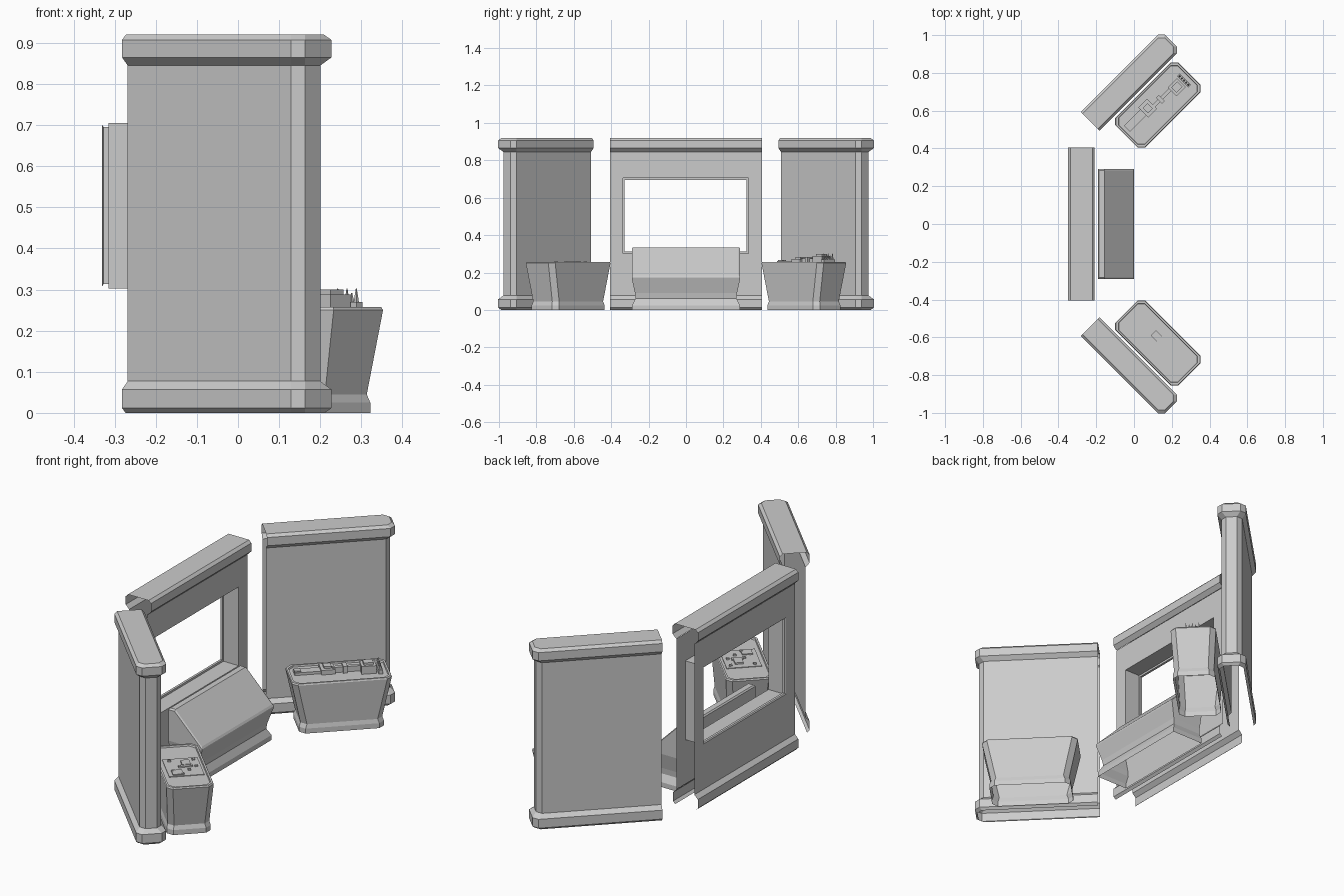
import bpy, bmesh, math

if "Cube" in bpy.data.objects:
    bpy.data.objects.remove(bpy.data.objects["Cube"])

R = math.sqrt(0.5)


def uv(u, v, z, s):
    """Diagonal wing coordinates (along, outward) to world; s = +1 / -1 side."""
    return ((u - v) * R, s * (u + v) * R, z)


def loft(name, rings, closed=True, cap=False):
    """Skin a list of equal-length point rings; optional cap on the last one."""
    bm = bmesh.new()
    rows = [[bm.verts.new(p) for p in ring] for ring in rings]
    n = len(rows[0])
    for a, b in zip(rows, rows[1:]):
        for i in range(n if closed else n - 1):
            j = (i + 1) % n
            bm.faces.new((a[i], a[j], b[j], b[i]))
    if cap:
        bm.faces.new(rows[-1])
    bmesh.ops.remove_doubles(bm, verts=bm.verts, dist=1e-5)
    bmesh.ops.recalc_face_normals(bm, faces=bm.faces)
    me = bpy.data.meshes.new(name)
    bm.to_mesh(me)
    bm.free()
    ob = bpy.data.objects.new(name, me)
    bpy.context.collection.objects.link(ob)
    return ob


def block(name, s, u, v, du, dv, z0, z1, taper=0.0):
    """Small box (or spike) on a pod, centred at u, v."""
    def ring(z, k):
        a, b = du / 2 * k, dv / 2 * k
        return [uv(u + i * a, v + j * b, z, s) for i, j in ((-1, -1), (1, -1), (1, 1), (-1, 1))]
    return loft(name, [ring(z0, 1), ring(z1, 1 - taper)], cap=True)


# (height, inset from the full trim width), shared by all walls
FOOT = [(0, .012), (.012, 0), (.057, 0), (.077, .0195)]
HEAD = [(.845, .0195), (.865, 0), (.907, 0), (.92, .013)]


# Side walls: open at the inner end and at the floor, chamfered outer end
def side_wall(s):
    def ring(z, d):
        h, end, c, m = .07 - d, .605 + .22 - d, .024, .549
        path = [(.22, -h), (end - c, -h), (end, c - h), (end, h - c), (end - c, h), (.22, h)]
        return [uv(u, m + v, z, s) for u, v in path]
    loft("side_wall", [ring(z, d) for z, d in FOOT + HEAD], closed=False, cap=True)


# Chamfered pods with a kicked-out foot and a shallow tray on top
def pod(s):
    def ring(z, du, dv, c=.026):
        a, b, m, k = .30 + du, .77 - du, .245 + dv, .467 - dv
        pts = [(a + c, m), (b - c, m), (b, m + c), (b, k - c),
               (b - c, k), (a + c, k), (a, k - c), (a, m + c)]
        return [uv(u, v, z, s) for u, v in pts]
    loft("display_pod", [ring(0, .036, .008), ring(.025, .036, .008), ring(.045, .043, .013),
                         ring(.25, 0, 0), ring(.257, .003, .003), ring(.257, .012, .012),
                         ring(.249, .014, .014)], cap=True)


for side in (-1, 1):
    side_wall(side)
    pod(side)

# Centre wall: trims run along y, middle panel has a stepped window opening
CX, HY = -.28, .405


def along_y(name, profile):
    loft(name, [[(x, y, z) for x, z in profile] for y in (-HY, HY)], closed=False)


along_y("center_wall_head", [(CX + .072 - d, z) for z, d in HEAD]
        + [(CX - .07 + d, z) for z, d in reversed(HEAD)])
for sgn, tag in ((1, "front"), (-1, "back")):
    along_y("center_wall_foot_" + tag, [(CX + sgn * (.07 - d), z) for z, d in FOOT])


def rect(x, y0, y1, z0, z1):
    return [(x, y0, z0), (x, y1, z0), (x, y1, z1), (x, y0, z1)]


loft("center_wall_panel", [
    rect(CX + .051, -HY, HY, .077, .845),
    rect(CX + .051, -.337, .333, .303, .705),
    rect(-.315, -.337, .333, .303, .705),
    rect(-.315, -.328, .324, .313, .695),
    rect(-.327, -.328, .324, .313, .695),
    rect(-.331, -.334, .330, .308, .701),
    rect(CX - .051, -HY, HY, .077, .845)])


# Sloped desk in front of the window, open underneath
def desk_ring(h, x1, zs, x0=-.19):
    xs = (x0, -.155, x1)
    pts = list(zip(xs, zs))
    return [(x, -h, z) for x, z in pts] + [(x, h, z) for x, z in reversed(pts)]


loft("desk_body", [
    desk_ring(.288, -.012, (0, 0, 0)),
    desk_ring(.288, -.012, (.025,) * 3),
    desk_ring(.270, -.03, (.06,) * 3),
    desk_ring(.273, -.025, (.09,) * 3),
    desk_ring(.290, 0, (.17,) * 3),
    desk_ring(.290, 0, (.328, .328, .175)),
    desk_ring(.282, -.006, (.335, .335, .185), -.184)])
loft("desk_top", [[(x, y, z) for x, z in ((-.184, .335), (-.155, .335), (-.006, .185))]
                  for y in (-.282, .282)], closed=False)

# Raised model on the +y pod: track, blocks, links and a few spikes
for name, u, v, du, dv, z1 in (
        ("model_ramp", .40, .382, .14, .045, .262),
        ("model_rail", .345, .382, .03, .03, .268),
        ("model_hub", .485, .382, .065, .075, .272),
        ("model_hub_cap", .485, .382, .035, .04, .282),
        ("model_bridge", .575, .368, .14, .018, .276),
        ("model_collar", .565, .368, .02, .045, .284),
        ("model_tower", .672, .352, .07, .065, .288),
        ("model_tower_cap", .672, .352, .045, .04, .300),
        ("model_end_plate", .725, .35, .02, .085, .270)):
    block(name, 1, u, v, du, dv, .249, z1)
for i in range(5):
    block("model_spike", 1, .725, .318 + i * .016, .009, .009, .27, .292 if i % 2 else .302, .8)

# Low control panel on the -y pod: plate, slab and rows of small keys
block("panel_plate", -1, .54, .352, .19, .165, .249, .252)
block("panel_slab", -1, .505, .335, .05, .04, .252, .260)
block("panel_screen", -1, .60, .39, .05, .05, .252, .257)
block("panel_bar", -1, .535, .335, .02, .055, .252, .258)
for i in range(5):
    for j in range(4):
        if (i * 3 + j * 2) % 5 < 2:
            block("panel_key", -1, .47 + i * .036, .292 + j * .038, .012, .014, .252, .259)
